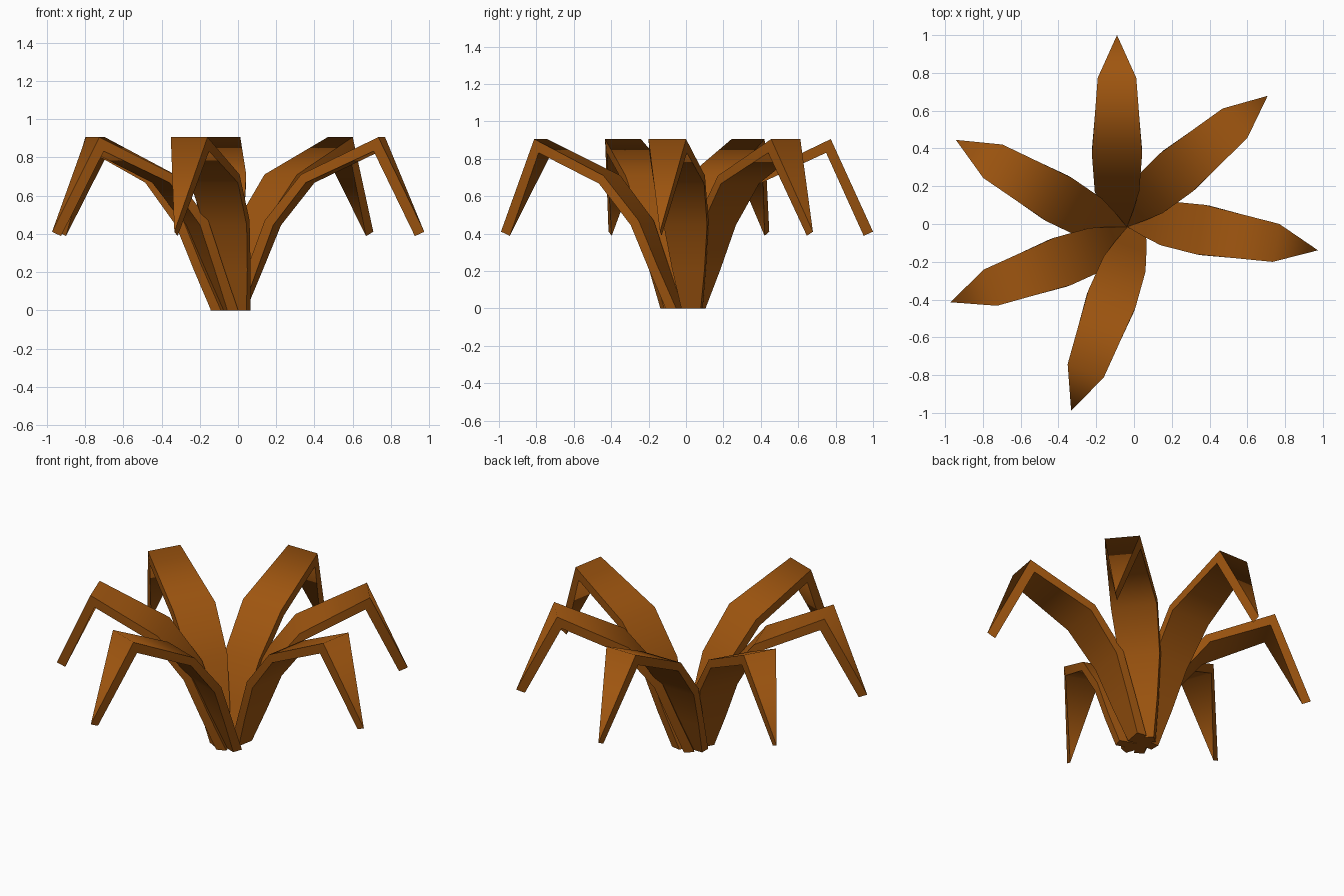
import bpy, bmesh, math
from mathutils import Matrix

cube = bpy.data.objects.get("Cube")
if cube:
    bpy.data.objects.remove(cube, do_unlink=True)

# Single bark-brown material
brown = bpy.data.materials.new("warm_brown")
brown.use_nodes = True
COLOUR = (0.35, 0.093, 0.005, 1)
brown.diffuse_color = COLOUR
brown.node_tree.nodes["Principled BSDF"].inputs["Base Color"].default_value = COLOUR

# Leaf profile from base to tip: (reach, height) of each skin, and half widths
UPPER = [(0.0, 0), (0.093, 0.225), (0.19, 0.47), (0.385, 0.71), (0.79, 0.905), (1.016, 0.41)]
LOWER = [(0.06, 0), (0.143, 0.21), (0.235, 0.445), (0.41, 0.667), (0.765, 0.832), (0.966, 0.388)]
HALF_WIDTH = [0.053, 0.088, 0.118, 0.133, 0.102, 0]
SIDE_SHIFT = 0.054
CENTRE = (-0.036, -0.016, 0)
ANGLES = [-10, 40, 90, 150, 200, 250]


def skin_rows(bm, profile):
    """Pairs of edge vertices along the leaf, ending in one shared tip vertex."""
    rows = []
    for (reach, z), half in zip(profile, HALF_WIDTH):
        right = bm.verts.new((reach, SIDE_SHIFT - half, z))
        left = bm.verts.new((reach, SIDE_SHIFT + half, z)) if half else right
        rows.append((right, left))
    return rows


def make_leaf(name, angle):
    bm = bmesh.new()
    top, under = skin_rows(bm, UPPER), skin_rows(bm, LOWER)

    def face(*verts):
        bm.faces.new(list(dict.fromkeys(verts))).smooth = True

    # Broad skins and the two thin rims
    for i in range(len(top) - 1):
        for rows in (top, under):
            face(rows[i][0], rows[i + 1][0], rows[i + 1][1], rows[i][1])
        for side in (0, 1):
            face(top[i][side], top[i + 1][side], under[i + 1][side], under[i][side])
    # Flat foot
    face(top[0][0], top[0][1], under[0][1], under[0][0])
    bmesh.ops.recalc_face_normals(bm, faces=bm.faces)

    # Crisp rims and foot, soft bends along the leaf
    bm.edges.ensure_lookup_table()
    for rows in (top, under):
        for a, b in zip(rows, rows[1:]):
            for side in (0, 1):
                bm.edges.get((a[side], b[side])).smooth = False
        bm.edges.get(rows[0]).smooth = False
    for side in (0, 1):
        bm.edges.get((top[0][side], under[0][side])).smooth = False
    bm.edges.get((top[-1][0], under[-1][0])).smooth = False

    bm.transform(Matrix.Translation(CENTRE) @ Matrix.Rotation(math.radians(angle), 4, "Z"))
    mesh = bpy.data.meshes.new(name)
    bm.to_mesh(mesh)
    bm.free()
    mesh.materials.append(brown)
    bpy.context.collection.objects.link(bpy.data.objects.new(name, mesh))


# Six leaves fanned around the centre
for number, angle in enumerate(ANGLES, 1):
    make_leaf(f"leaf_{number}", angle)
